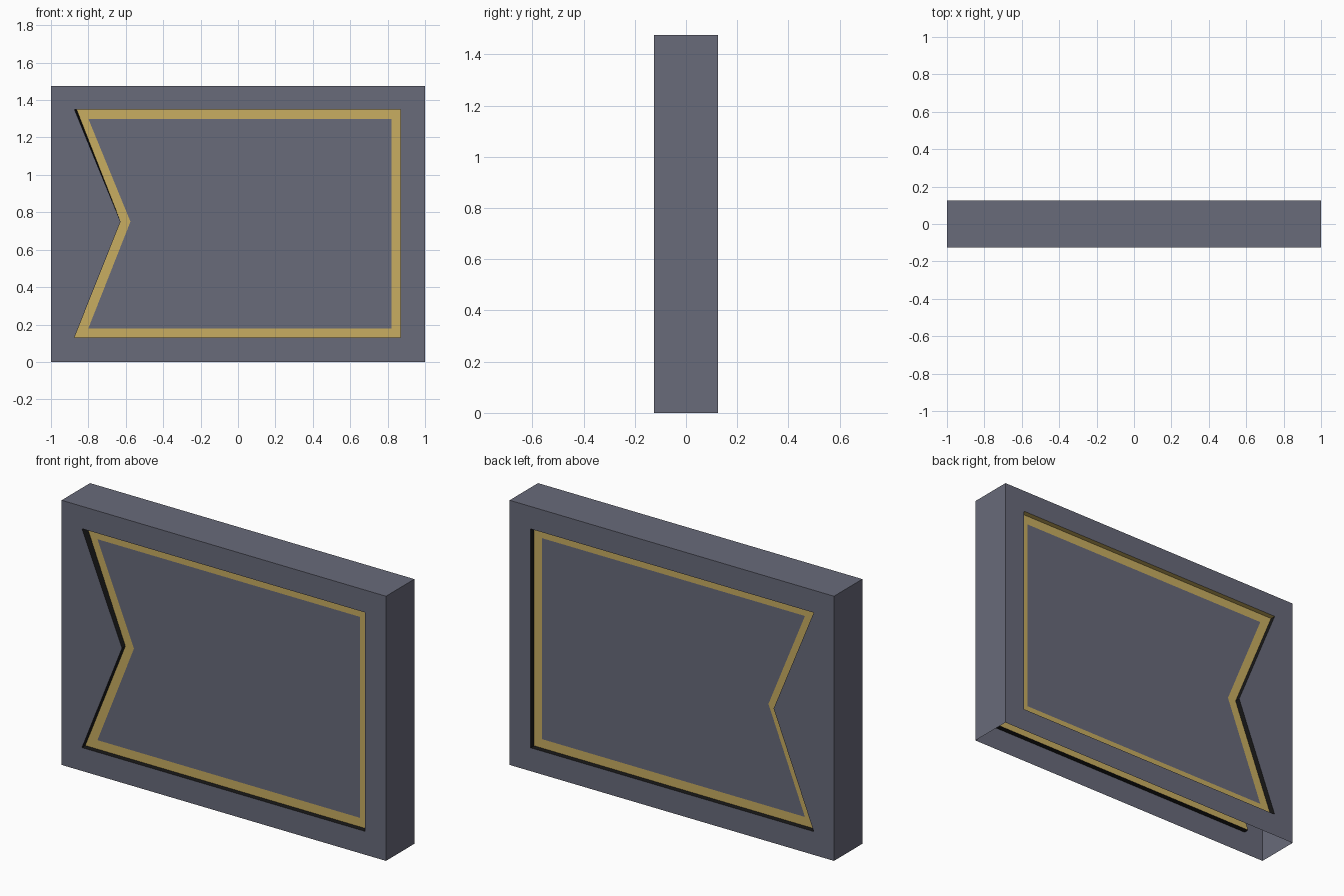
import bpy

if "Cube" in bpy.data.objects:
    bpy.data.objects.remove(bpy.data.objects["Cube"])

H, D, DEPTH = 1.475, 0.125, 0.03   # slab height, half thickness, recess depth


def material(name, rgb):
    m = bpy.data.materials.new(name)
    m.diffuse_color = (*rgb, 1)
    m.use_nodes = True
    m.node_tree.nodes["Principled BSDF"].inputs["Base Color"].default_value = m.diffuse_color
    return m


slate = material("slate", (0.14, 0.145, 0.195))
gold = material("gold", (0.58, 0.42, 0.12))
black = material("black", (0.01, 0.01, 0.01))


def make(name, faces, mat):
    """Build an object from a list of faces, each a list of points."""
    verts, index, polys = [], {}, []
    for face in faces:
        poly = []
        for p in face:
            if p not in index:
                index[p] = len(verts)
                verts.append(p)
            poly.append(index[p])
        polys.append(poly)
    me = bpy.data.meshes.new(name)
    me.from_pydata(verts, [], polys)
    me.materials.append(mat)
    ob = bpy.data.objects.new(name, me)
    bpy.context.collection.objects.link(ob)


def loop(profile, y):
    return [(x, y, z) for x, z in profile]


def strip(a, b, edges=range(5)):
    """Quads joining two five-point loops along the chosen edges."""
    return [[a[i], a[(i + 1) % 5], b[(i + 1) % 5], b[i]] for i in edges]


def flip(faces, side):
    return faces if side < 0 else [f[::-1] for f in faces]


# Profiles in x, z: bottom edge first, counter-clockwise, notch tip last
slab = [(-1, 0), (1, 0), (1, H), (-1, H), (-1, 0.75)]
opening = [(-0.875, 0.13), (0.87, 0.13), (0.87, 1.35), (-0.875, 1.35), (-0.628, 0.75)]
inner = [(-0.80, 0.18), (0.82, 0.18), (0.82, 1.30), (-0.80, 1.30), (-0.575, 0.75)]

# Casing: ends and top, open underneath, with a border on front and back
casing = strip(loop(slab, D), loop(slab, -D), range(1, 5))

for side, label in ((-1, "front"), (1, "back")):
    face_y, deep_y = side * D, side * (D - DEPTH)
    rim = loop(opening, face_y)
    casing += flip(strip(loop(slab, face_y), rim), side)

    # Sunken outline; on the front its top notch corner is slightly pulled in
    sunk = list(opening)
    if side < 0:
        sunk[3] = (-0.863, 1.35)
    sunk = loop(sunk, deep_y)
    centre = loop(inner, deep_y)

    # Dark recess walls, gold trim (with its top lip) and flag-shaped panel
    make(label + "_recess_wall", flip(strip(rim, sunk, (0, 1, 3, 4)), side), black)
    make(label + "_trim", flip(strip(sunk, centre) + strip(rim, sunk, (2,)), side), gold)
    make(label + "_panel", flip([centre], side), slate)

make("casing", casing, slate)
